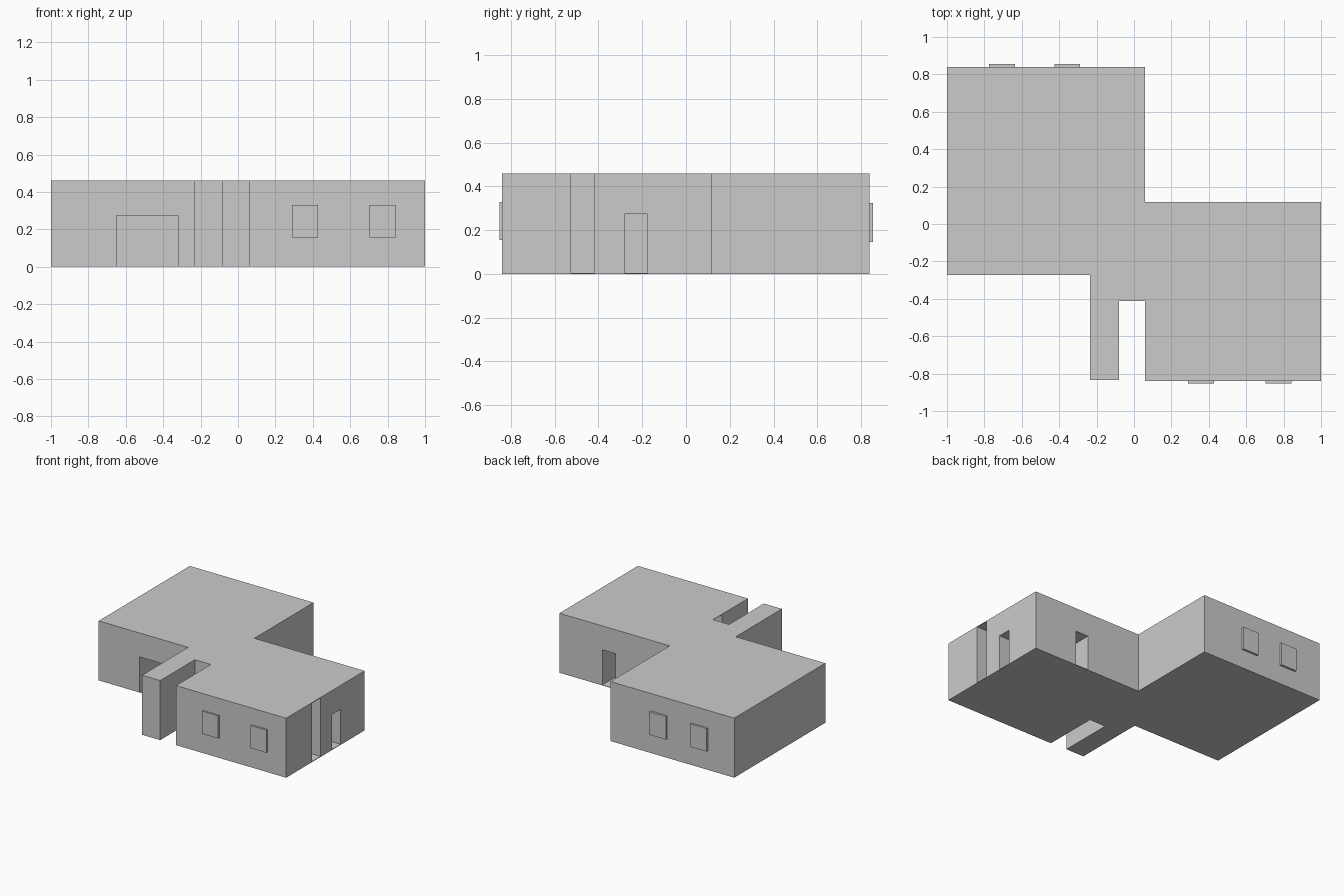
import bpy, bmesh

if "Cube" in bpy.data.objects:
    bpy.data.objects.remove(bpy.data.objects["Cube"])

H = 0.46        # wall height
SKIN = 0.004    # thin floor and roof sheets left over the openings


def box(name, x0, x1, y0, y1, z0, z1):
    bm = bmesh.new()
    bmesh.ops.create_cube(bm, size=1)
    for v in bm.verts:
        v.co = ((x0 + x1) / 2 + v.co.x * (x1 - x0),
                (y0 + y1) / 2 + v.co.y * (y1 - y0),
                (z0 + z1) / 2 + v.co.z * (z1 - z0))
    return to_object(name, bm)


def to_object(name, bm):
    bmesh.ops.recalc_face_normals(bm, faces=bm.faces)
    me = bpy.data.meshes.new(name)
    bm.to_mesh(me)
    bm.free()
    ob = bpy.data.objects.new(name, me)
    bpy.context.collection.objects.link(ob)
    return ob


# Building body: stepped floor plan extruded to the roof
plan = [(-1, -0.272), (-0.235, -0.272), (-0.235, -0.835), (-0.08, -0.835),
        (-0.08, -0.413), (0.058, -0.413), (0.058, -0.84), (1, -0.84),
        (1, 0.117), (0.058, 0.117), (0.058, 0.839), (-1, 0.839)]
bm = bmesh.new()
base = bm.faces.new([bm.verts.new((x, y, 0)) for x, y in plan])
ext = bmesh.ops.extrude_face_region(bm, geom=[base], use_keep_orig=True)
for v in ext["geom"]:
    if isinstance(v, bmesh.types.BMVert):
        v.co.z = H
house = to_object("house_body", bm)

# Openings: three doorways and a full-height passage under the roof
DOOR = 0.275
openings = {
    "front_doorway": (-0.65, -0.322, -0.4, 0.2, SKIN, DOOR),
    "back_doorway": (0.52, 0.633, -0.15, 0.25, SKIN, DOOR),
    "side_doorway": (0.7, 1.1, -0.28, -0.175, SKIN, DOOR),
    "passage": (0.0, 1.1, -0.525, -0.42, SKIN, H - SKIN),
}
bpy.context.view_layer.objects.active = house
for name, dims in openings.items():
    cutter = box(name + "_cutter", *dims)
    cutter.hide_render = True
    mod = house.modifiers.new(name, "BOOLEAN")
    mod.operation, mod.solver, mod.object = "DIFFERENCE", "EXACT", cutter
    bpy.ops.object.modifier_apply(modifier=name)
    bpy.data.objects.remove(cutter)

# Shallow window panels on the front and back walls
for i, x in enumerate((0.29, 0.703)):
    box(f"front_window_{i + 1}", x, x + 0.138, -0.853, -0.83, 0.155, 0.33)
for i, x in enumerate((-0.774, -0.426)):
    box(f"back_window_{i + 1}", x, x + 0.138, 0.83, 0.855, 0.147, 0.325)
